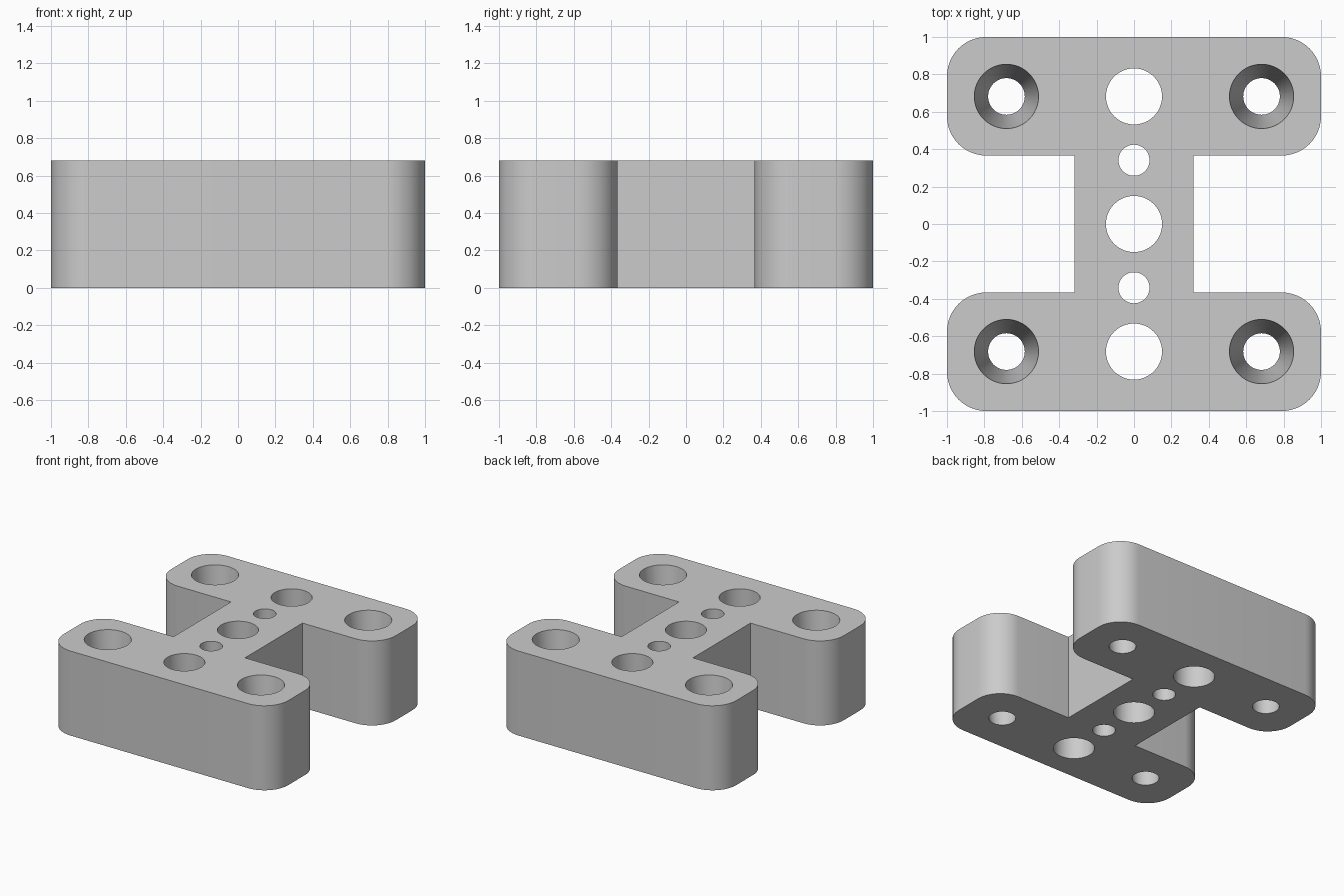
import bpy
import bmesh
from math import cos, sin, radians
from mathutils import Matrix

cube = bpy.data.objects.get("Cube")
if cube:
    bpy.data.objects.remove(cube, do_unlink=True)

HEIGHT = 0.68
CORNER = 0.21       # radius of the rounded bar ends
BAR_IN = 0.366      # inner edge of each cross bar
WEB = 0.318         # half width of the middle web
HOLE_Y = 0.682      # row of the outer holes

grey = bpy.data.materials.new("plain grey")
grey.use_nodes = True
colour = (0.6, 0.6, 0.6, 1)
grey.diffuse_color = colour
grey.node_tree.nodes["Principled BSDF"].inputs["Base Color"].default_value = colour


def make_object(name, bm):
    bmesh.ops.recalc_face_normals(bm, faces=bm.faces)
    mesh = bpy.data.meshes.new(name)
    bm.to_mesh(mesh)
    bm.free()
    mesh.materials.append(grey)
    obj = bpy.data.objects.new(name, mesh)
    bpy.context.collection.objects.link(obj)
    return obj


def arc(cx, cy, start, steps=12):
    """Quarter circle, counter-clockwise from the start angle."""
    angles = [radians(start + 90 * i / steps) for i in range(steps + 1)]
    return [(cx + CORNER * cos(a), cy + CORNER * sin(a)) for a in angles]


# H-shaped block: one quadrant of the outline, mirrored round
quadrant = [(WEB, BAR_IN)]
quadrant += arc(1 - CORNER, BAR_IN + CORNER, -90)
quadrant += arc(1 - CORNER, 1 - CORNER, 0)
back = quadrant + [(-x, y) for x, y in reversed(quadrant)]
outline = back + [(-x, -y) for x, y in back]

bm = bmesh.new()
base = bm.faces.new([bm.verts.new((x, y, 0)) for x, y in outline])
top = bmesh.ops.extrude_face_region(bm, geom=[base])["geom"]
bmesh.ops.translate(bm, vec=(0, 0, HEIGHT),
                    verts=[v for v in top if isinstance(v, bmesh.types.BMVert)])
block = make_object("mounting_block", bm)

# Holes: straight ones along the web, tapered ones in the four bar ends
bm = bmesh.new()
OVER = 0.02


def hole(x, y, r_low, r_high):
    slope = (r_high - r_low) / HEIGHT * OVER
    bmesh.ops.create_cone(bm, cap_ends=True, segments=48,
                          radius1=r_low - slope, radius2=r_high + slope,
                          depth=HEIGHT + 2 * OVER,
                          matrix=Matrix.Translation((x, y, HEIGHT / 2)))


hole(0, 0, 0.15, 0.15)
for side in (-1, 1):
    hole(0, side * HOLE_Y, 0.15, 0.15)
    hole(0, side * HOLE_Y / 2, 0.083, 0.083)
    for x in (-HOLE_Y, HOLE_Y):
        hole(x, side * HOLE_Y, 0.098, 0.172)
cutter = make_object("hole_cutter", bm)
cutter.hide_render = True

cut = block.modifiers.new("holes", 'BOOLEAN')
cut.operation = 'DIFFERENCE'
cut.solver = 'EXACT'
cut.object = cutter

bpy.ops.object.select_all(action='DESELECT')
block.select_set(True)
bpy.context.view_layer.objects.active = block
bpy.ops.object.modifier_apply(modifier=cut.name)
bpy.data.objects.remove(cutter, do_unlink=True)
bpy.ops.object.shade_smooth_by_angle(angle=radians(30))
